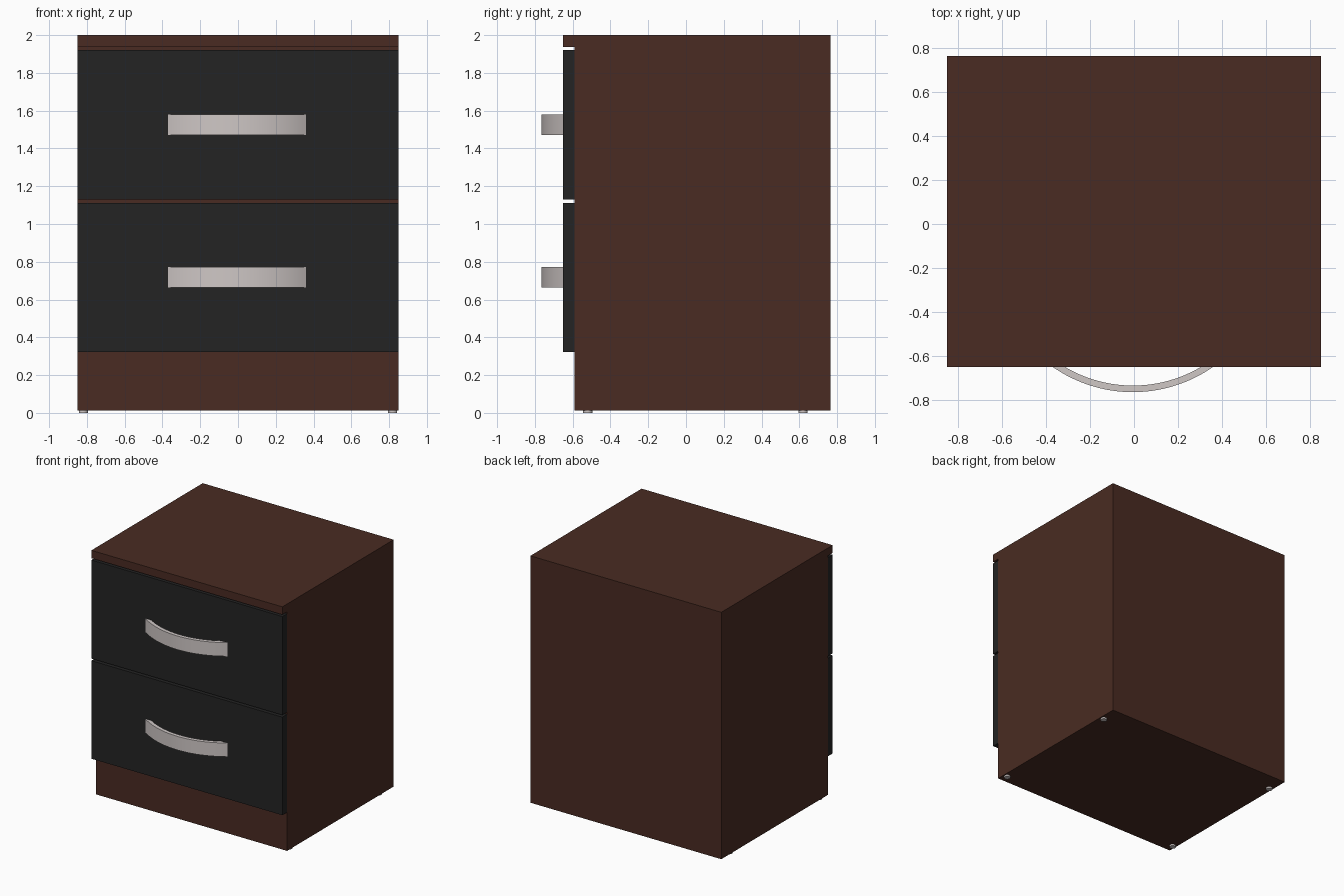
import bpy, bmesh, math

if "Cube" in bpy.data.objects:
    bpy.data.objects.remove(bpy.data.objects["Cube"])

def material(name, rgb):
    m = bpy.data.materials.new(name)
    m.diffuse_color = (*rgb, 1)
    m.use_nodes = True
    m.node_tree.nodes["Principled BSDF"].inputs["Base Color"].default_value = m.diffuse_color
    return m

brown = material("dark_brown_wood", (0.067, 0.024, 0.016))
black = material("black_panel", (0.017, 0.017, 0.017))
metal = material("brushed_metal", (0.62, 0.57, 0.56))

def add_object(name, bm, mat):
    bmesh.ops.recalc_face_normals(bm, faces=bm.faces[:])
    me = bpy.data.meshes.new(name)
    bm.to_mesh(me)
    bm.free()
    me.materials.append(mat)
    ob = bpy.data.objects.new(name, me)
    bpy.context.collection.objects.link(ob)
    return ob

def box(name, lo, hi, mat):
    bm = bmesh.new()
    bmesh.ops.create_cube(bm, size=1)
    for v in bm.verts:
        v.co = [(a + b) / 2 + c * (b - a) for a, b, c in zip(lo, hi, v.co)]
    return add_object(name, bm, mat)

def smooth(ob):
    bpy.ops.object.select_all(action='DESELECT')
    ob.select_set(True)
    bpy.context.view_layer.objects.active = ob
    bpy.ops.object.shade_smooth_by_angle(angle=math.radians(35))

FRONT, FACE, BACK = -0.65, -0.59, 0.765   # drawer face, carcass face, back
W, INNER, BASE, TOP = 0.85, 0.787, 0.013, 1.937

# Carcass: top board, side panels and the body between them
box("top_board", (-W, FRONT, TOP), (W, BACK, 2.0), brown)
box("left_side_panel", (-W, FACE, BASE), (-INNER, BACK, TOP), brown)
box("right_side_panel", (INNER, FACE, BASE), (W, BACK, TOP), brown)
box("inner_body", (-INNER, FACE, BASE), (INNER, BACK, TOP), brown)

# Bowed handle: strip between two concentric arcs, cut at the drawer face
def handle(name, z0, z1):
    cx, cy, n = -0.005, -0.128, 32
    pts = []
    for r, sign in ((0.637, 1), (0.607, -1)):
        half = math.acos((cy - FRONT) / r)
        for i in range(n + 1):
            a = sign * half * (2 * i / n - 1)
            pts.append((cx + r * math.sin(a), cy - r * math.cos(a)))
    bm = bmesh.new()
    rings = [[bm.verts.new((x, y, z)) for x, y in pts] for z in (z0, z1)]
    m = len(pts)
    for i in range(m):
        j = (i + 1) % m
        bm.faces.new((rings[0][i], rings[0][j], rings[1][j], rings[1][i]))
    # Flat top and bottom edges of the strip
    for ring in rings:
        for i in range(n):
            bm.faces.new((ring[i], ring[i + 1], ring[m - 2 - i], ring[m - 1 - i]))
    smooth(add_object(name, bm, metal))

# Drawer fronts with their handles
for name, z0, z1, h0 in (("lower", 0.323, 1.112, 0.663), ("upper", 1.129, 1.922, 1.471)):
    box(name + "_drawer_front", (-W, FRONT, z0), (W, FACE, z1), black)
    handle(name + "_handle", h0, h0 + 0.11)

# Small round feet under the corners
for sx, side in ((-1, "left"), (1, "right")):
    for y, end in ((-0.52, "front"), (0.62, "back")):
        bm = bmesh.new()
        bmesh.ops.create_cone(bm, cap_ends=True, segments=20, radius1=0.024,
                              radius2=0.024, depth=BASE)
        bmesh.ops.translate(bm, verts=bm.verts[:], vec=(sx * 0.819, y, BASE / 2))
        smooth(add_object(f"{end}_{side}_foot", bm, metal))
